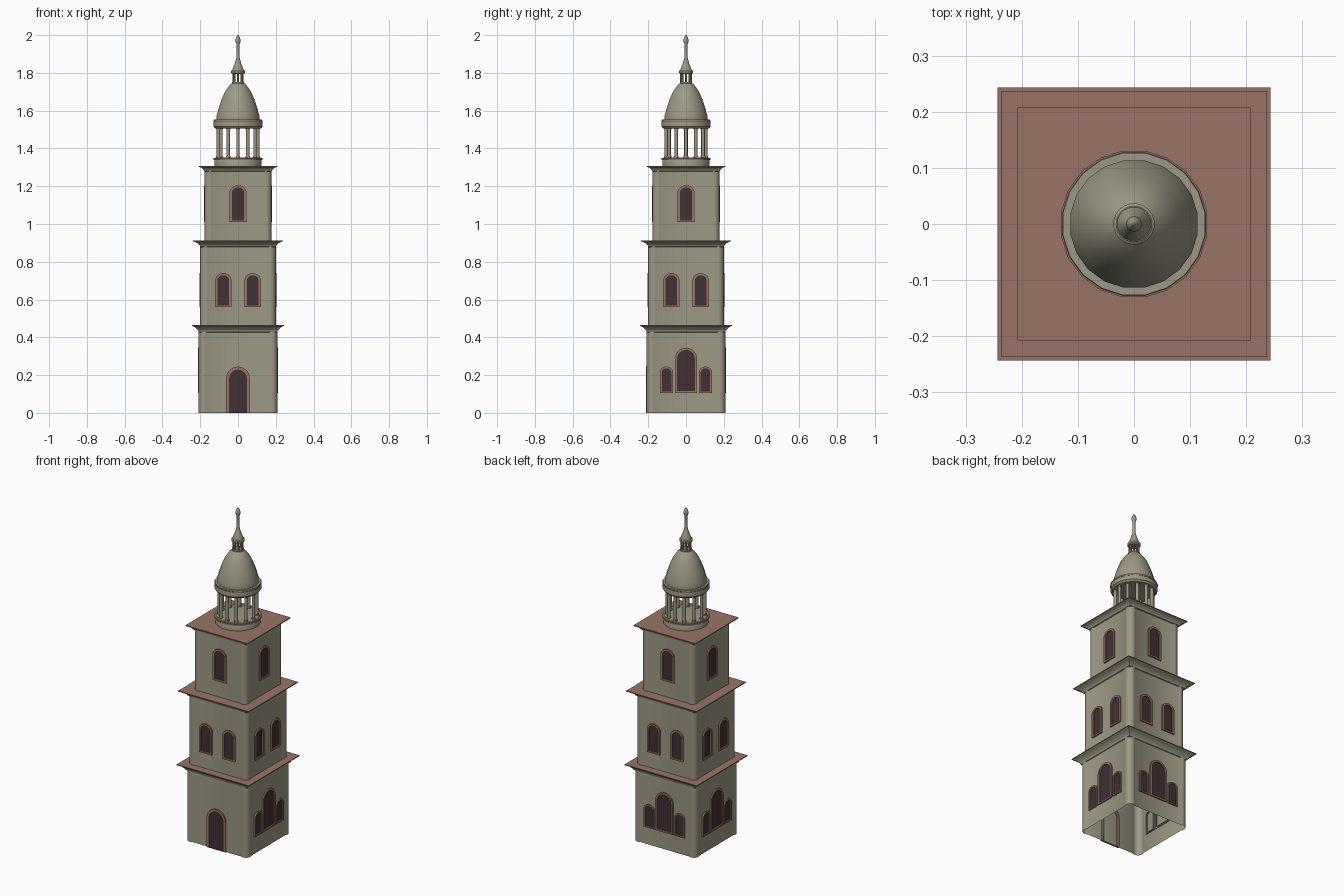
import bpy, bmesh, math
from math import sin, cos, pi, radians

if "Cube" in bpy.data.objects:
    bpy.data.objects.remove(bpy.data.objects["Cube"])


def material(name, rgb):
    m = bpy.data.materials.new(name)
    m.diffuse_color = (*rgb, 1)
    m.use_nodes = True
    m.node_tree.nodes["Principled BSDF"].inputs["Base Color"].default_value = m.diffuse_color
    return m


STONE = material("beige stone", (0.335, 0.318, 0.235))
RED = material("red brown trim", (0.32, 0.175, 0.135))
GLASS = material("dark glass", (0.052, 0.030, 0.033))


def finish(bm, name, mats, smooth=None):
    bmesh.ops.recalc_face_normals(bm, faces=bm.faces[:])
    me = bpy.data.meshes.new(name)
    bm.to_mesh(me)
    bm.free()
    ob = bpy.data.objects.new(name, me)
    bpy.context.collection.objects.link(ob)
    for m in mats:
        me.materials.append(m)
    if smooth:
        bpy.ops.object.select_all(action='DESELECT')
        ob.select_set(True)
        bpy.context.view_layer.objects.active = ob
        bpy.ops.object.shade_smooth_by_angle(angle=radians(smooth))
    return ob


def loft(bm, loops, mat=0, cap_start=False, cap_end=False):
    """Join closed loops of points with quads."""
    rings = [[bm.verts.new(p) for p in lp] for lp in loops]
    n = len(rings[0])
    for a, b in zip(rings, rings[1:]):
        for i in range(n):
            j = (i + 1) % n
            bm.faces.new((a[i], a[j], b[j], b[i])).material_index = mat
    for use, r in ((cap_start, rings[0]), (cap_end, rings[-1])):
        if use:
            bm.faces.new(r).material_index = mat
    return rings


def ring(r, z, n=20, cx=0, cy=0):
    return [(cx + r * cos(2 * pi * (i + .5) / n), cy + r * sin(2 * pi * (i + .5) / n), z)
            for i in range(n)]


def square(h, z):
    return [(-h, -h, z), (h, -h, z), (h, h, z), (-h, h, z)]


def lathe(name, profile, mats=(STONE,), n=20, smooth=35):
    bm = bmesh.new()
    loft(bm, [ring(r, z, n) for r, z in profile], 0, True, True)
    return finish(bm, name, mats, smooth)


# square storey walls with slightly bulging rounded corners, open underneath
def storey(name, w, z0, z1):
    r, bulge = 0.03, 0.005
    th = math.acos((r - bulge) / r)
    sec = []
    for k in range(4):
        a = k * pi / 2
        cx = (w - r) * math.sqrt(2) * cos(a + pi / 4)
        cy = (w - r) * math.sqrt(2) * sin(a + pi / 4)
        for i in range(11):
            t = a - th + (pi / 2 + 2 * th) * i / 10
            sec.append((cx + r * cos(t), cy + r * sin(t)))
    bm = bmesh.new()
    loft(bm, [[(x, y, z) for x, y in sec] for z in (z0, z1)])
    finish(bm, name, [STONE], 30)


# coved cornice with a thin red roof slab
def cornice(name, w, h, z0, z1):
    bm = bmesh.new()
    d, e = h - w, z1 - z0
    loft(bm, [square(w - 0.006, z0 - 0.004), square(w + 0.003, z0), square(w + d * .2, z0 + e * .3),
              square(w + d * .5, z0 + e * .6), square(h - 0.002, z1 - 0.005)])
    loft(bm, [square(h, z1 - 0.005), square(h, z1)], 1, True, True)
    finish(bm, name, [STONE, RED])


# arched opening: red frame standing proud of the wall, dark pane inside it
def arch(hw, z0, z1, x, y, rise):
    s = z1 - hw * rise
    return ([(x - hw, y, z0), (x + hw, y, z0)] +
            [(x + hw * cos(pi * i / 12), y, s + hw * rise * sin(pi * i / 12)) for i in range(13)])


def opening(name, side, wall, x, hw, z0, z1, t=0.012, rise=0.9, sill=True):
    bm = bmesh.new()
    zi = z0 + t * 0.8 if sill else z0
    back, front, pane = -(wall - 0.004), -(wall + 0.008), -(wall + 0.001)
    o = lambda y: arch(hw, z0, z1, x, y, rise)
    i = lambda y: arch(hw - t, zi, z1 - t, x, y, rise)
    loft(bm, [o(back), o(front), i(front), i(back)])
    loft(bm, [i(back), i(pane)], 1, False, True)
    ob = finish(bm, name, [RED, GLASS])
    ob.rotation_euler.z = side * pi / 2


# three storeys and their cornices
storey("lower_storey", 0.209, 0, 0.44)
storey("middle_storey", 0.200, 0.46, 0.89)
storey("upper_storey", 0.178, 0.905, 1.295)
cornice("lower_cornice", 0.205, 0.243, 0.428, 0.466)
cornice("middle_cornice", 0.197, 0.237, 0.88, 0.913)
cornice("upper_cornice", 0.176, 0.208, 1.28, 1.308)

# door in front, triple windows on the other sides, paired and single windows above
SIDES = ("front", "right", "back", "left")
for k, s in enumerate(SIDES):
    if k == 0:
        opening("front_door", k, 0.204, 0, 0.063, 0, 0.245, 0.016, 1, False)
    else:
        opening(s + "_tall_window", k, 0.204, 0, 0.059, 0.105, 0.345, 0.012, 1)
        for x in (-0.103, 0.103):
            opening(s + "_small_window", k, 0.204, x, 0.034, 0.105, 0.245, 0.009, 0.8)
    for x in (-0.078, 0.078):
        opening(s + "_middle_window", k, 0.195, x, 0.043, 0.56, 0.74)
    opening(s + "_upper_window", k, 0.173, 0, 0.045, 1.01, 1.205)

# lantern: base drum, twelve columns, top ring
lathe("lantern_base", [(0.126, 1.305), (0.126, 1.343), (0.120, 1.352)])
lathe("lantern_base_trim", [(0.131, 1.340), (0.131, 1.350)], (RED,))
lathe("lantern_ring", [(0.121, 1.505), (0.130, 1.515), (0.130, 1.541), (0.128, 1.553)])
lathe("lantern_ring_trim", [(0.132, 1.541), (0.132, 1.547)], (RED,))


def colonnade(name, count, radius, r, z0, z1):
    bm = bmesh.new()
    for k in range(count):
        a = 2 * pi * k / count
        cx, cy = radius * cos(a), radius * sin(a)
        e = (z1 - z0) * 0.06
        prof = [(r * 1.3, z0), (r * 1.3, z0 + e), (r, z0 + e), (r, z1 - e),
                (r * 1.3, z1 - e), (r * 1.3, z1)]
        loft(bm, [ring(q, z, 10, cx, cy) for q, z in prof], 0, True, True)
    finish(bm, name, [STONE], 40)


colonnade("lantern_columns", 12, 0.104, 0.0095, 1.35, 1.51)

# bell-shaped dome
lathe("dome", [(0.115, 1.550), (0.115, 1.572), (0.109, 1.592), (0.106, 1.605), (0.100, 1.625),
               (0.087, 1.662), (0.074, 1.692), (0.058, 1.718), (0.044, 1.735), (0.034, 1.745)])

# small upper lantern and finial
lathe("small_lantern_base", [(0.033, 1.742), (0.033, 1.752)])
colonnade("small_lantern_columns", 8, 0.026, 0.0045, 1.75, 1.80)
lathe("small_lantern_ring", [(0.030, 1.795), (0.037, 1.800), (0.037, 1.811), (0.032, 1.815)])
lathe("spire", [(0.031, 1.813), (0.026, 1.828), (0.019, 1.846), (0.013, 1.865), (0.009, 1.880),
                (0.009, 1.955), (0.013, 1.962), (0.014, 1.974), (0.010, 1.988), (0.002, 2.0)], n=16)
